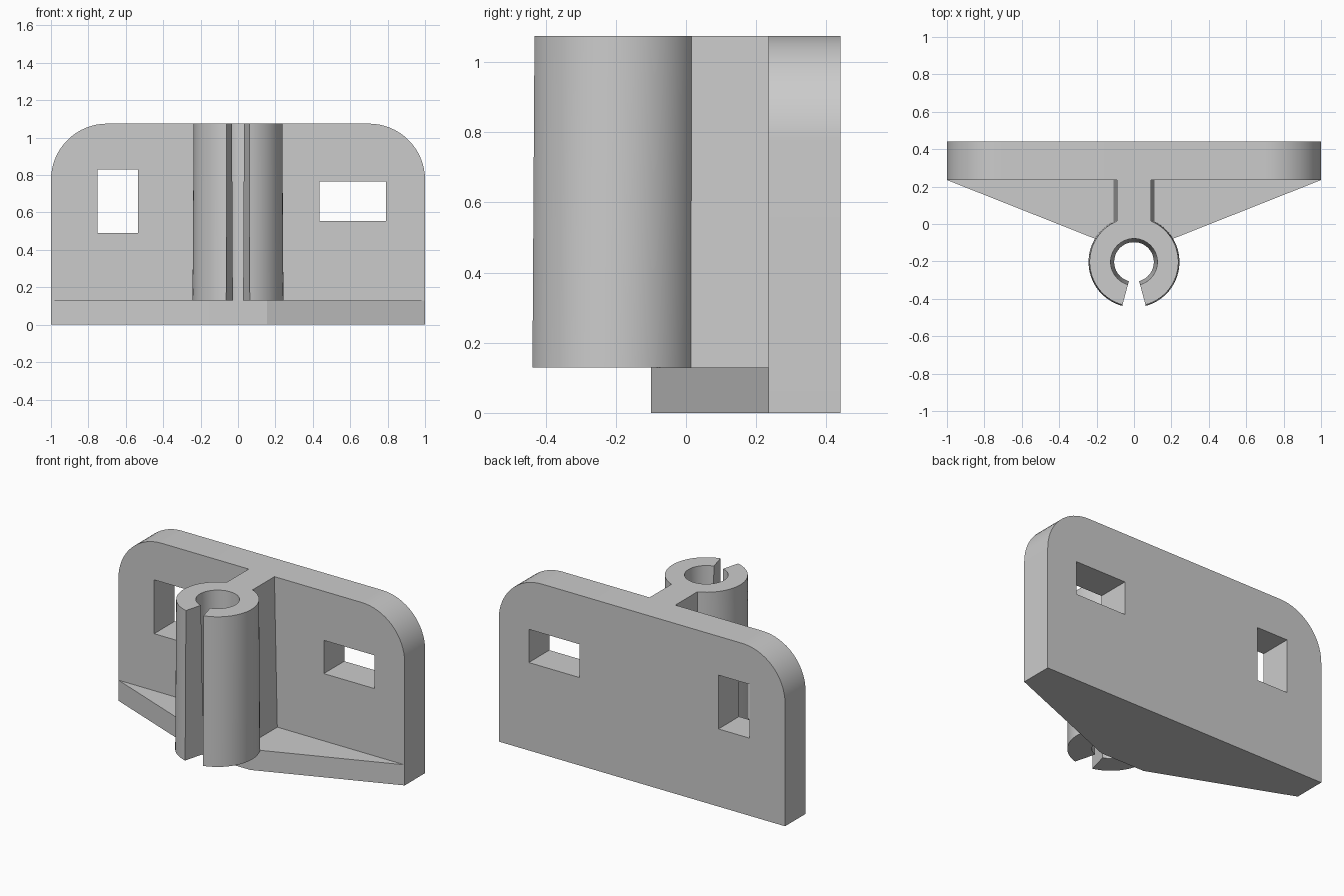
import bpy, bmesh, math
from mathutils import Vector

if "Cube" in bpy.data.objects:
    bpy.data.objects.remove(bpy.data.objects["Cube"])

grey = bpy.data.materials.new("plain grey")
grey.diffuse_color = (0.6, 0.6, 0.6, 1)
grey.use_nodes = True
grey.node_tree.nodes["Principled BSDF"].inputs["Base Color"].default_value = grey.diffuse_color

H = 1.075        # overall height
FRONT, BACK = 0.235, 0.44   # wall plate faces in y
SHELF = 0.13     # shelf thickness


def loft(name, lower, upper):
    """Solid between two matching closed rings of 3D points."""
    bm = bmesh.new()
    a = [bm.verts.new(p) for p in lower]
    b = [bm.verts.new(p) for p in upper]
    n = len(a)
    bm.faces.new(a)
    bm.faces.new(b)
    for i in range(n):
        j = (i + 1) % n
        bm.faces.new((a[i], a[j], b[j], b[i]))
    bmesh.ops.recalc_face_normals(bm, faces=bm.faces)
    me = bpy.data.meshes.new(name)
    bm.to_mesh(me)
    bm.free()
    me.materials.append(grey)
    ob = bpy.data.objects.new(name, me)
    bpy.context.collection.objects.link(ob)
    return ob


def smooth(ob):
    bpy.ops.object.select_all(action='DESELECT')
    ob.select_set(True)
    bpy.context.view_layer.objects.active = ob
    bpy.ops.object.shade_smooth_by_angle(angle=math.radians(30))


def mirrored(half):
    """Close a right-hand outline with its reflection in x."""
    return half + [(-x, y) for x, y in reversed(half)]


# Wall plate with rounded top corners
R = 0.3
half = [(1, 0)]
for i in range(17):
    t = math.radians(90 * i / 16)
    half.append((1 - R + R * math.cos(t), H - R + R * math.sin(t)))
outline = mirrored(half)
plate = loft("wall_plate", [(x, FRONT, z) for x, z in outline],
             [(x, BACK, z) for x, z in outline])

# Rectangular mounting holes
for name, x0, x1, z0, z1 in (("upright_hole_cutter", -0.75, -0.535, 0.49, 0.83),
                             ("wide_hole_cutter", 0.435, 0.79, 0.555, 0.765)):
    ring = [(x0, z0), (x1, z0), (x1, z1), (x0, z1)]
    cutter = loft(name, [(x, FRONT - 0.1, z) for x, z in ring],
                  [(x, BACK + 0.1, z) for x, z in ring])
    cutter.hide_render = True
    cutter.hide_set(True)
    mod = plate.modifiers.new(name, 'BOOLEAN')
    mod.operation = 'DIFFERENCE'
    mod.solver = 'EXACT'
    mod.object = cutter
bpy.context.view_layer.objects.active = plate
for mod in list(plate.modifiers):
    bpy.ops.object.modifier_apply(modifier=mod.name)
for ob in [o for o in bpy.data.objects if o.name.endswith("cutter")]:
    bpy.data.objects.remove(ob)
smooth(plate)

# Tapering shelf along the bottom of the plate
ring = mirrored([(1, FRONT), (0.155, -0.1)])
loft("shelf", [(x, y, 0) for x, y in ring], [(x, y, SHELF) for x, y in ring])


# Slotted tube clip with its web, slightly drafted over its height
def clip_ring(z, outer, bore, web, cy=-0.203, n=40):
    slot = math.radians(15)
    end = math.pi - math.asin(web / outer)      # angle measured from -y
    half = [(bore * math.sin(t), cy - bore * math.cos(t))
            for t in (math.pi + (slot - math.pi) * i / n for i in range(n + 1))]
    half += [(outer * math.sin(t), cy - outer * math.cos(t))
             for t in (slot + (end - slot) * i / n for i in range(n + 1))]
    half.append((web, FRONT))
    pts = half + [(-x, y) for x, y in reversed(half[1:])]
    return [Vector((x, y, z)) for x, y in pts]


clip = loft("tube_clip", clip_ring(SHELF, 0.243, 0.106, 0.11),
            clip_ring(H, 0.237, 0.125, 0.09))
smooth(clip)
